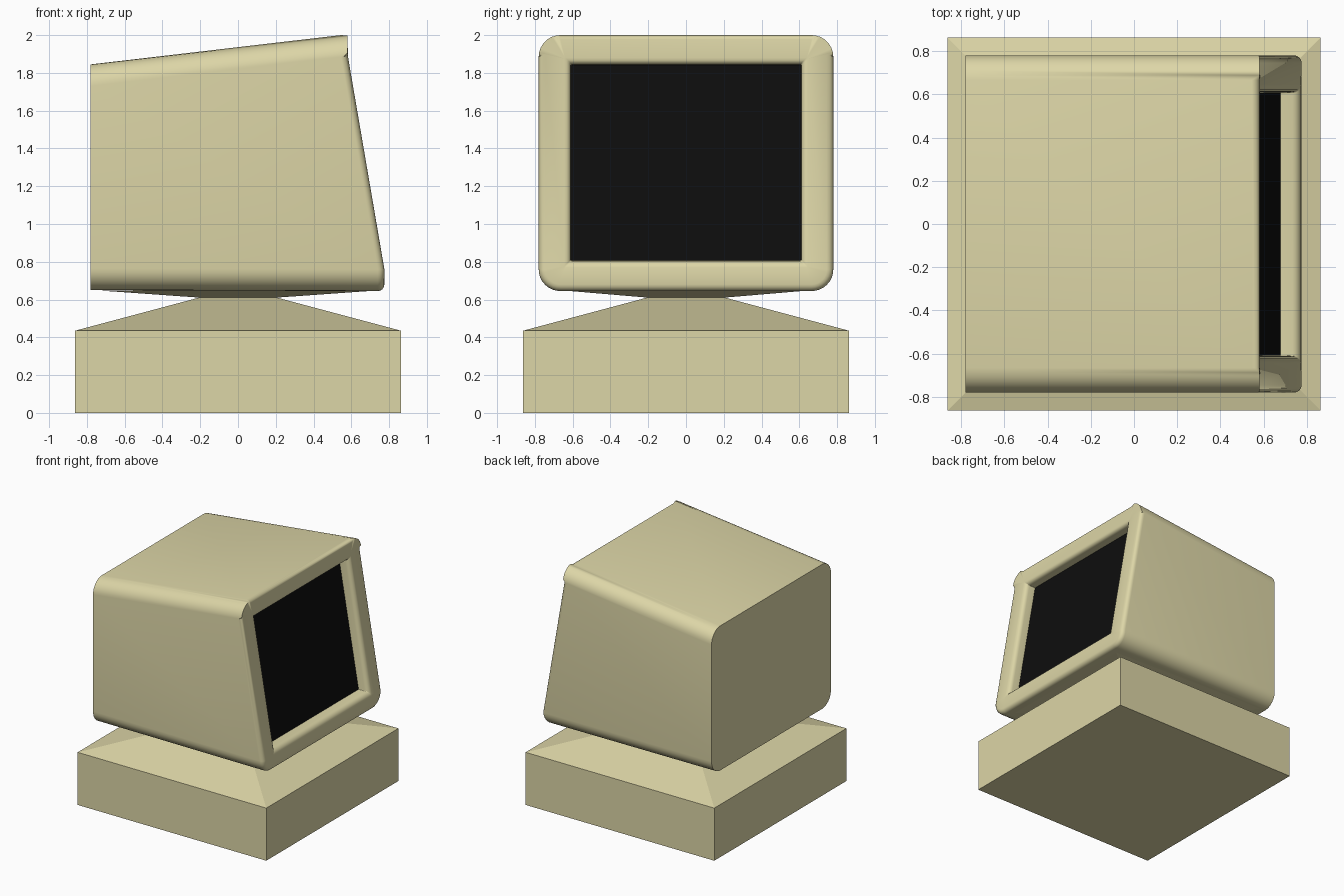
import bpy, bmesh, math

if "Cube" in bpy.data.objects:
    bpy.data.objects.remove(bpy.data.objects["Cube"])


def material(name, rgb):
    m = bpy.data.materials.new(name)
    m.diffuse_color = (*rgb, 1)
    m.use_nodes = True
    m.node_tree.nodes["Principled BSDF"].inputs["Base Color"].default_value = m.diffuse_color
    return m


BEIGE = material("warm beige plastic", (0.72, 0.67, 0.385))
BLACK = material("black glass", (0.004, 0.004, 0.004))


def loft(name, rings, mats, smooth=False, last_mat=0):
    """Skin a list of equal-length rings and cap both ends."""
    bm = bmesh.new()
    loops = [[bm.verts.new(p) for p in r] for r in rings]
    n = len(loops[0])
    for a, b in zip(loops, loops[1:]):
        for i in range(n):
            j = (i + 1) % n
            bm.faces.new((a[i], a[j], b[j], b[i]))
    bm.faces.new(loops[0])
    bm.faces.new(loops[-1]).material_index = last_mat
    bmesh.ops.remove_doubles(bm, verts=bm.verts[:], dist=1e-5)
    bmesh.ops.recalc_face_normals(bm, faces=bm.faces[:])
    me = bpy.data.meshes.new(name)
    bm.to_mesh(me)
    bm.free()
    for m in mats:
        me.materials.append(m)
    ob = bpy.data.objects.new(name, me)
    bpy.context.collection.objects.link(ob)
    if smooth:
        bpy.ops.object.select_all(action='DESELECT')
        ob.select_set(True)
        bpy.context.view_layer.objects.active = ob
        bpy.ops.object.shade_smooth_by_angle(angle=math.radians(35))
    return ob


def rect(hx, hy, z):
    return [(-hx, -hy, z), (hx, -hy, z), (hx, hy, z), (-hx, hy, z)]


# Pedestal: block with a pyramid-shaped top
loft("pedestal", [rect(0.863, 0.863, 0), rect(0.863, 0.863, 0.435),
                  rect(0.2, 0.2, 0.612)], [BEIGE])

# Shallow inverted pyramid below the case
loft("case_underside", [rect(0.2, 0.2, 0.61), rect(0.75, 0.66, 0.649)], [BEIGE])

SEG = 8


def outline(hw, zb, zt, r):
    """Rounded rectangle in y/z; yields y, z and whether it lies inside a top corner."""
    corners = [(hw - r, zt - r, 0), (r - hw, zt - r, 90),
               (r - hw, zb + r, 180), (hw - r, zb + r, 270)]
    for cy, cz, start in corners:
        for k in range(SEG + 1):
            a = math.radians(start + 90 * k / SEG)
            nub = start < 180 and 0 < k < SEG
            yield cy + r * math.cos(a), cz + r * math.sin(a), nub


def slant(z):
    """Leaning front plane, upright across the top and bottom lips."""
    z = min(max(z, 0.76), 1.89)
    return 0.58 - (z - 1.89) * 0.1726


def front_ring(hw, zb, zt, r, depth):
    return [(slant(z) - depth, y, z) for y, z, _ in outline(hw, zb, zt, r)]


# Case: back panel, rounded outer rim, bezel, rounded inner rim, recessed screen
HW, ZB, ZT, R = 0.78, 0.645, 2.0, 0.115
rings = [[(-0.78, y, z) for y, z, _ in outline(HW, 0.65, 1.845, R)]]
B = 0.035
full = list(outline(HW, ZB, ZT, R))
for k in range(5):                                  # outer rim
    a = math.radians(90 * k / 4)
    s, d = B * (1 - math.cos(a)), B * (1 - math.sin(a))
    ring = []
    for (y, z, nub), (y0, z0, _) in zip(outline(HW - s, ZB + s, ZT - s * 0.6, R - s), full):
        ring.append((slant(z0), y0, z0) if nub else (slant(z) - d, y, z))
    rings.append(ring)
for k in range(5):                                  # inner rim
    a = math.radians(90 * k / 4)
    s, d = B * (1 - math.sin(a)), B * (1 - math.cos(a))
    rings.append(front_ring(0.61 + s, 0.805 - s, 1.845 + s, 0.006, d))
rings.append(front_ring(0.608, 0.806, 1.843, 0.006, 0.09))
loft("monitor_case", rings, [BEIGE, BLACK], smooth=True, last_mat=1)
